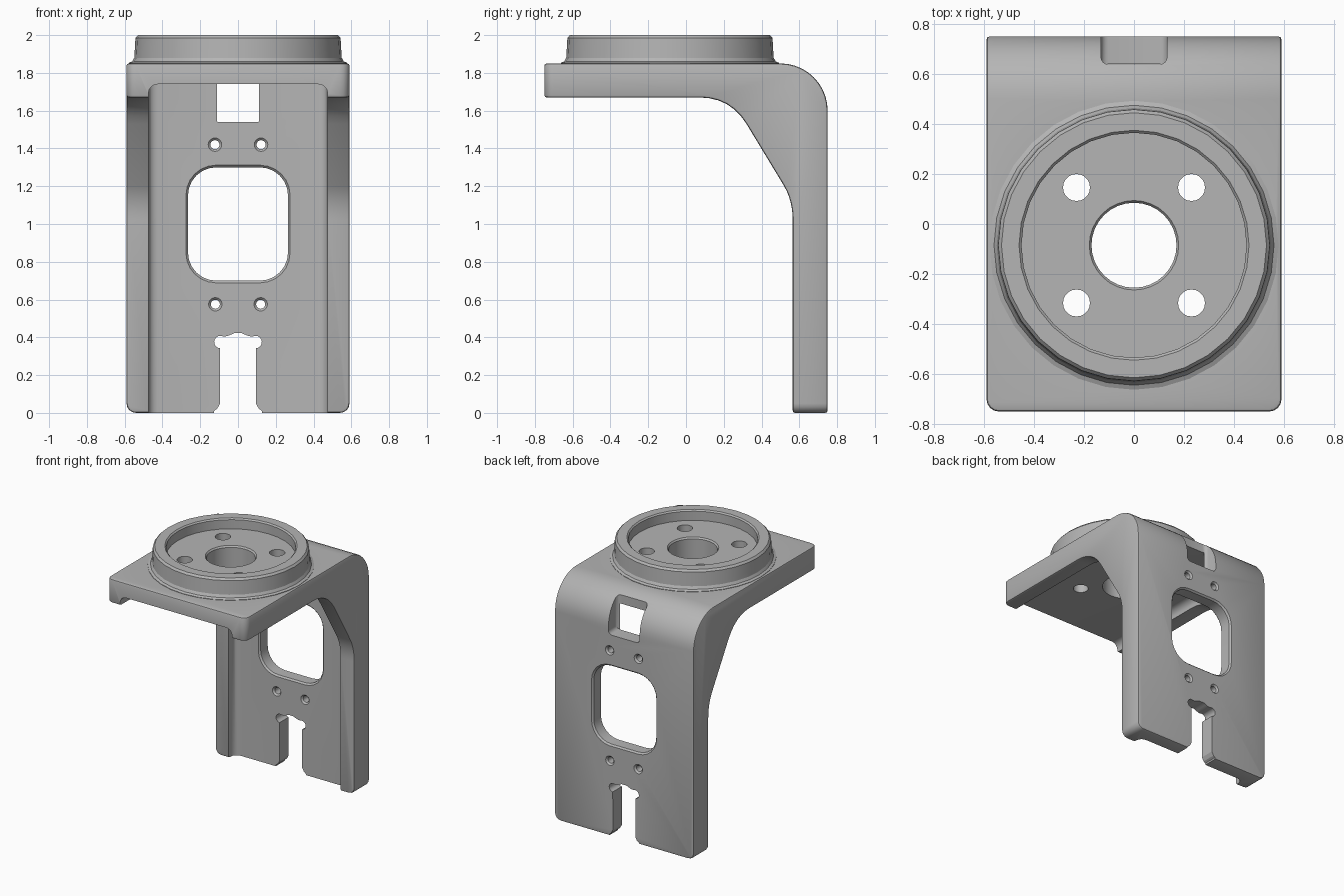
import bpy, bmesh, math
from mathutils import Vector, Matrix

cube = bpy.data.objects.get("Cube")
if cube:
    bpy.data.objects.remove(cube, do_unlink=True)

grey = bpy.data.materials.new("grey metal")
grey.use_nodes = True
colour = (0.46, 0.46, 0.46, 1)
grey.diffuse_color = colour
grey.node_tree.nodes["Principled BSDF"].inputs["Base Color"].default_value = colour


def finish(name, bm):
    bmesh.ops.recalc_face_normals(bm, faces=bm.faces)
    mesh = bpy.data.meshes.new(name)
    bm.to_mesh(mesh)
    bm.free()
    mesh.materials.append(grey)
    obj = bpy.data.objects.new(name, mesh)
    bpy.context.collection.objects.link(obj)
    return obj


def loft(name, rings):
    """Solid through matching closed rings of points."""
    bm = bmesh.new()
    loops = [[bm.verts.new(p) for p in ring] for ring in rings]
    n = len(loops[0])
    for a, b in zip(loops, loops[1:]):
        for i in range(n):
            bm.faces.new((a[i], a[(i + 1) % n], b[(i + 1) % n], b[i]))
    bm.faces.new(loops[0])
    bm.faces.new(loops[-1])
    return finish(name, bm)


def box(name, low, high, radius, pick):
    """Box whose picked edges are rounded."""
    low, high = Vector(low), Vector(high)
    bm = bmesh.new()
    bmesh.ops.create_cube(bm, size=1)
    for v in bm.verts:
        v.co = (low + high) / 2 + v.co * (high - low)
    edges = [e for e in bm.edges if pick(e)]
    bmesh.ops.bevel(bm, geom=edges, offset=radius, segments=4, profile=0.5, affect='EDGES')
    return finish(name, bm)


def arc(cx, cy, r, start, end, steps):
    angles = [math.radians(start + (end - start) * i / steps) for i in range(steps + 1)]
    return [(cx + r * math.cos(a), cy + r * math.sin(a)) for a in angles]


def curve(a, b, c, steps=6):
    a, b, c = Vector(a), Vector(b), Vector(c)
    ts = [i / steps for i in range(steps + 1)]
    return [tuple(a * (1 - t) ** 2 + b * 2 * t * (1 - t) + c * t * t) for t in ts]


def apply(obj, kind, **settings):
    mod = obj.modifiers.new(kind, kind)
    for key, value in settings.items():
        setattr(mod, key, value)
    bpy.context.view_layer.objects.active = obj
    bpy.ops.object.modifier_apply(modifier=mod.name)


def combine(obj, other, operation):
    other.hide_render = True
    apply(obj, 'BOOLEAN', operation=operation, solver='EXACT', object=other)
    bpy.data.objects.remove(other, do_unlink=True)


# Dimensions
HALF, RIB, BACK, WALL, FRONT = 0.59, 0.475, 0.75, 0.64, -0.75
TOP, CEILING, UNDER = 1.85, 1.74, 1.67
CENTRE = -0.085
EDGE = 0.012

# Bent bracket body from its side profile
side = [(FRONT, UNDER), (FRONT, TOP)]
side += arc(0.5, 1.6, 0.25, 90, 0, 10)
side += [(BACK, 0), (0.565, 0)]
side += curve((0.565, 1.02), (0.565, 1.12), (0.52, 1.2))
side += curve((0.32, 1.53), (0.235, UNDER), (0.07, UNDER))
bracket = loft("mounting_bracket", [[(x, y, z) for y, z in side] for x in (-HALF, HALF)])

# Rounded plate corners, then a fine softened edge
bm = bmesh.new()
bm.from_mesh(bracket.data)


def outer_corner(e):
    a, b = (v.co for v in e.verts)
    same_x = abs(a.x - b.x) < 0.001
    front = max(a.y, b.y) < FRONT + 0.001
    foot = max(a.z, b.z) < 0.001
    return same_x and (front or foot)


bmesh.ops.bevel(bm, geom=[e for e in bm.edges if outer_corner(e)], offset=0.05,
                segments=4, profile=0.5, affect='EDGES')
bm.to_mesh(bracket.data)
bm.free()
apply(bracket, 'BEVEL', width=EDGE, segments=2, limit_method='ANGLE',
      angle_limit=math.radians(40))


# Channel between the two side ribs
def channel_fillet(e):
    a, b = (v.co for v in e.verts)
    if abs(a.x - b.x) > 0.01:
        return False
    return min(a.y, b.y) > WALL - 0.01 or min(a.z, b.z) > CEILING - 0.01


channel = box("channel_cutter", (-RIB, -1, -0.2), (RIB, WALL, CEILING), 0.05, channel_fillet)
combine(bracket, channel, 'DIFFERENCE')


# Raised round seat with a recess
def lathe(name, profile, x=0, y=CENTRE, count=32):
    unit = arc(0, 0, 1, 0, 360, count)[:-1]
    return loft(name, [[(x + r * c, y + r * s, z) for c, s in unit] for r, z in profile])


seat = lathe("seat", [(0.578, 1.8), (0.578, 1.853), (0.56, 1.861), (0.549, 1.88),
                      (0.543, 1.985), (0.53, 2.0), (0.46, 2.0), (0.45, 1.99),
                      (0.45, 1.92)])
combine(bracket, seat, 'UNION')

# Centre bore and four bolt holes
bore = lathe("bore_cutter", [(0.19, 1.935), (0.17, 1.908), (0.17, 1.6)])
combine(bracket, bore, 'DIFFERENCE')
for sx in (-1, 1):
    for sy in (-1, 1):
        hole = lathe("bolt_cutter", [(0.054, 2.1), (0.054, 1.6)],
                     0.23 * sx, CENTRE + 0.231 * sy, 20)
        combine(bracket, hole, 'DIFFERENCE')


# Openings through the back wall, with chamfered rims
def wall_cut(outline, cx, cz, rim):
    depths = [(WALL - EDGE, 2 * rim), (WALL + EDGE, 0), (BACK - EDGE, 0), (BACK + EDGE, 2 * rim)]
    rings = []
    for y, grow in depths:
        ring = []
        for x, z in outline:
            d = Vector((x, z))
            if grow:
                d += d.normalized() * grow
            ring.append((cx + d.x, y, cz + d.y))
        rings.append(ring)
    combine(bracket, loft("opening_cutter", rings), 'DIFFERENCE')


window = []
for sx, sz, start in ((1, 1, 0), (-1, 1, 90), (-1, -1, 180), (1, -1, 270)):
    window += arc(0.115 * sx, 0.15 * sz, 0.15, start, start + 90, 6)
wall_cut(window, 0, 1.0, EDGE)

for sx in (-1, 1):
    for x, z in ((0.12, 0.575), (0.122, 1.42)):
        wall_cut(arc(0, 0, 0.024, 0, 360, 16)[:-1], sx * x, z, EDGE)

# Foot slot with relieved corners and a flared mouth
half = [(0.14, -0.05), (0.125, 0.012), (0.11, 0.022), (0.095, 0.05)]
half += arc(0.093, 0.375, 0.033, -85, 115, 9)
half += [(0.06, 0.406), (0.04, 0.413), (0.02, 0.422)]
slot = half + [(-x, z) for x, z in reversed(half)]
wall_cut(slot, 0, 0, 0)

# Cable opening through the upper bend
opening = box("cable_cutter", (-0.132, WALL - 0.002, 1.54), (0.132, 1, 2.2), 0.03,
              lambda e: abs(e.verts[0].co.x - e.verts[1].co.x) < 0.01)
combine(bracket, opening, 'DIFFERENCE')

# Smooth curved surfaces, crisp edges
bpy.ops.object.select_all(action='DESELECT')
bracket.select_set(True)
bpy.context.view_layer.objects.active = bracket
bpy.ops.object.shade_smooth_by_angle(angle=math.radians(25))
